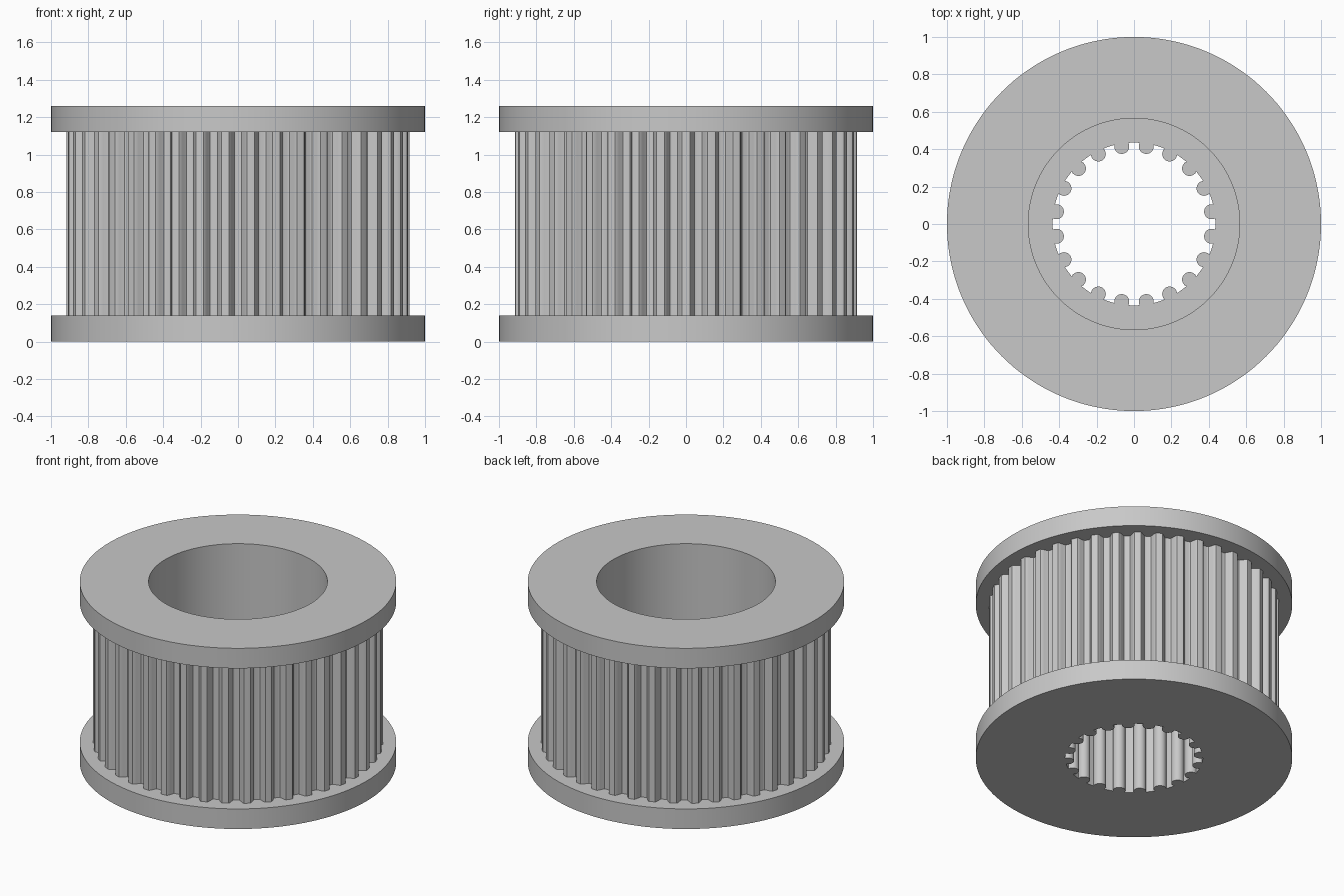
import bpy
import bmesh
from math import sin, cos, acos, pi, radians, hypot, atan2

if "Cube" in bpy.data.objects:
    bpy.data.objects.remove(bpy.data.objects["Cube"])

steel = bpy.data.materials.new("grey_steel")
steel.diffuse_color = (0.58, 0.58, 0.58, 1)
steel.use_nodes = True
steel.node_tree.nodes["Principled BSDF"].inputs["Base Color"].default_value = steel.diffuse_color

HEIGHT, FLANGE = 1.26, 0.14
FLANGE_R, BARREL_R, BORE_R = 1.0, 0.917, 0.565
LEDGE_Z = 0.63


def circle(r, n=144):
    return [(r * cos(2 * pi * i / n), r * sin(2 * pi * i / n)) for i in range(n)]


def belt_teeth(count=42, depth=0.05, steps=20):
    """Outline with rounded belt grooves; a tooth is centred on +x."""
    pts, pitch = [], 2 * pi / count
    for i in range(count * steps):
        a = i * pitch / steps
        from_groove = abs((a % pitch) - pitch / 2)
        t = (from_groove - radians(1.0)) / radians(2.1)
        t = min(1, max(0, t))
        r = BARREL_R - depth * (1 - t * t * (3 - 2 * t))
        pts.append((r * cos(a), r * sin(a)))
    return pts


def spline_hole(count=20, root=0.435, centre=0.42, bump=0.04):
    """Round hole with circular bumps pointing inward."""
    pts, pitch = [], 2 * pi / count
    phi = acos((centre**2 + bump**2 - root**2) / (2 * centre * bump))
    half = atan2(bump * sin(phi), centre - bump * cos(phi))
    for k in range(count):
        mid = (k + 0.5) * pitch
        for j in range(15):                      # bump
            p = -phi + 2 * phi * j / 14
            x, y = centre - bump * cos(p), bump * sin(p)
            a, r = mid + atan2(y, x), hypot(x, y)
            pts.append((r * cos(a), r * sin(a)))
        for j in range(1, 4):                    # root between bumps
            a = mid + half + (pitch - 2 * half) * j / 4
            pts.append((root * cos(a), root * sin(a)))
    return pts


def wall(bm, outline, z0, z1, outward=True):
    low = [bm.verts.new((x, y, z0)) for x, y in outline]
    top = [bm.verts.new((x, y, z1)) for x, y in outline]
    for i in range(len(low)):
        j = (i + 1) % len(low)
        quad = (low[i], low[j], top[j], top[i])
        bm.faces.new(quad if outward else quad[::-1])


def ring(bm, outer, inner, z, up=True):
    """Flat face between two outlines."""
    edges = []
    for outline in (outer, inner):
        vs = [bm.verts.new((x, y, z)) for x, y in outline]
        edges += [bm.edges.new((vs[i - 1], vs[i])) for i in range(len(vs))]
    made = bmesh.ops.triangle_fill(bm, edges=edges, use_beauty=True)
    for f in made["geom"]:
        if isinstance(f, bmesh.types.BMFace):
            f.normal_update()
            if (f.normal.z > 0) != up:
                f.normal_flip()


def finish(bm, name):
    bmesh.ops.remove_doubles(bm, verts=bm.verts, dist=1e-5)
    mesh = bpy.data.meshes.new(name)
    bm.to_mesh(mesh)
    bm.free()
    mesh.materials.append(steel)
    ob = bpy.data.objects.new(name, mesh)
    bpy.context.collection.objects.link(ob)
    bpy.ops.object.select_all(action="DESELECT")
    ob.select_set(True)
    bpy.context.view_layer.objects.active = ob
    bpy.ops.object.shade_smooth_by_angle(angle=radians(35))


rim, bore = circle(FLANGE_R), circle(BORE_R)
teeth, hole = belt_teeth(), spline_hole()

# Lower flange with the splined opening underneath
bm = bmesh.new()
ring(bm, rim, hole, 0, up=False)
wall(bm, rim, 0, FLANGE)
ring(bm, rim, teeth, FLANGE)
finish(bm, "lower_flange")

# Toothed barrel between the flanges
bm = bmesh.new()
wall(bm, teeth, FLANGE, HEIGHT - FLANGE)
finish(bm, "toothed_barrel")

# Upper flange with the wide round opening
bm = bmesh.new()
ring(bm, rim, teeth, HEIGHT - FLANGE, up=False)
wall(bm, rim, HEIGHT - FLANGE, HEIGHT)
ring(bm, rim, bore, HEIGHT)
finish(bm, "upper_flange")

# Stepped bore: round above the ledge, splined below
bm = bmesh.new()
wall(bm, bore, LEDGE_Z, HEIGHT, outward=False)
ring(bm, bore, hole, LEDGE_Z)
wall(bm, hole, 0, LEDGE_Z, outward=False)
finish(bm, "stepped_bore")
